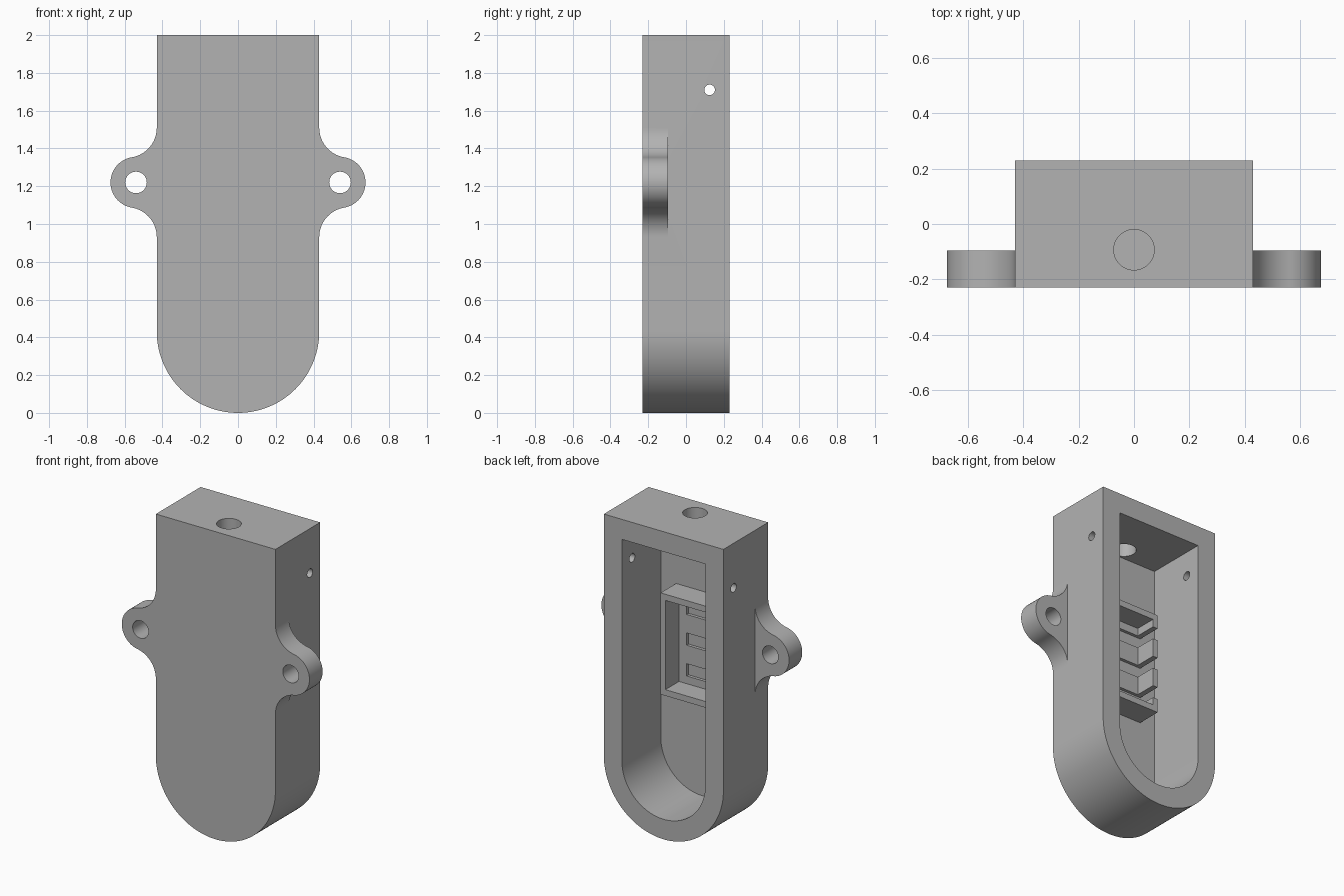
import bpy, bmesh
from math import pi, cos, sin, atan2
from mathutils import Vector

cube = bpy.data.objects.get("Cube")
if cube:
    bpy.data.objects.remove(cube, do_unlink=True)

GREY = (0.45, 0.45, 0.45, 1)
mat = bpy.data.materials.new("plain_grey")
mat.use_nodes = True
mat.diffuse_color = GREY
mat.node_tree.nodes["Principled BSDF"].inputs["Base Color"].default_value = GREY

BACK, FRONT, FLOOR = 0.23, -0.23, -0.17
HALF, WALL = 0.43, 0.13


def arc(cx, cz, r, a0, a1, n=32):
    return [(cx + r * cos(a0 + (a1 - a0) * i / n),
             cz + r * sin(a0 + (a1 - a0) * i / n)) for i in range(n + 1)]


def prism(name, outline, start, end, axis="y"):
    """Extrude an outline along an axis."""
    place = {"x": lambda a, b, t: (t, a, b),
             "y": lambda a, b, t: (a, t, b),
             "z": lambda a, b, t: (a, b, t)}[axis]
    bm = bmesh.new()
    base = bm.faces.new([bm.verts.new(place(a, b, start)) for a, b in outline])
    res = bmesh.ops.extrude_face_region(bm, geom=[base])
    verts = [v for v in res["geom"] if isinstance(v, bmesh.types.BMVert)]
    bmesh.ops.translate(bm, verts=verts, vec=Vector(place(0, 0, end - start)))
    bmesh.ops.recalc_face_normals(bm, faces=bm.faces)
    mesh = bpy.data.meshes.new(name)
    bm.to_mesh(mesh)
    bm.free()
    mesh.materials.append(mat)
    obj = bpy.data.objects.new(name, mesh)
    bpy.context.collection.objects.link(obj)
    return obj


def rod(name, a, b, r, start, end, axis):
    return prism(name, arc(a, b, r, 0, 2 * pi, 48)[:-1], start, end, axis)


def box(name, x0, x1, y0, y1, z0, z1):
    return prism(name, [(x0, z0), (x1, z0), (x1, z1), (x0, z1)], y0, y1)


def combine(target, other, operation="DIFFERENCE"):
    """Apply a boolean and discard the helper."""
    mod = target.modifiers.new("combine", "BOOLEAN")
    mod.operation, mod.object, mod.solver = operation, other, "EXACT"
    bpy.context.view_layer.objects.active = target
    bpy.ops.object.modifier_apply(modifier=mod.name)
    bpy.data.objects.remove(other, do_unlink=True)


def u_shape(half, top):
    return arc(0, HALF, half, pi, 2 * pi, 64) + [(half, top), (-half, top)]


# Round-bottomed case, open at the back
case = prism("case", u_shape(HALF, 2), FRONT, BACK)
combine(case, prism("cavity", u_shape(HALF - WALL, 2 - WALL), FLOOR, BACK + 0.1))

# Mounting ears with concave fillets
ear_x, ear_z, ear_r, reach = 0.54, 1.22, 0.135, 0.29
gap = ear_x - HALF
fillet = (gap ** 2 + reach ** 2 - ear_r ** 2) / (2 * (gap + ear_r))
lean = atan2(-reach, gap - fillet)
upper = arc(HALF + fillet, ear_z + reach, fillet, pi, 2 * pi + lean, 20)
tip = arc(ear_x, ear_z, ear_r, pi + lean, -pi - lean, 40)
lower = [(x, 2 * ear_z - z) for x, z in reversed(upper)]
root = HALF - 0.05
outline = [(root, ear_z + reach)] + upper + tip[1:-1] + lower + [(root, ear_z - reach)]
for side in (-1, 1):
    ear = prism("ear", [(side * x, z) for x, z in outline], FRONT, -0.095)
    combine(case, ear, "UNION")
    combine(case, rod("ear_hole", side * ear_x, ear_z, 0.057, -0.4, 0.1, "y"))

# Cable hole in the top and pin hole through both sides
combine(case, rod("cable_hole", 0, -0.093, 0.073, 1.8, 2.1, "z"))
combine(case, rod("pin_hole", 0.125, 1.71, 0.028, -0.6, 0.6, "x"))

# Inner tray with slots through its floor and one side wall
tray = box("tray", -0.19, 0.19, FLOOR, -0.01, 0.80, 1.46)
combine(tray, box("tray_opening", -0.155, 0.155, -0.15, 0.1, 0.84, 1.42))
for z in (0.93, 1.13, 1.33):
    combine(tray, box("slot", -0.3, 0.10, -0.3, 0.1, z - 0.04, z + 0.04))

# Smooth the curves, keep the edges sharp
bpy.ops.object.select_all(action="DESELECT")
for obj in (case, tray):
    obj.select_set(True)
bpy.context.view_layer.objects.active = case
bpy.ops.object.shade_smooth_by_angle(angle=pi / 6)
